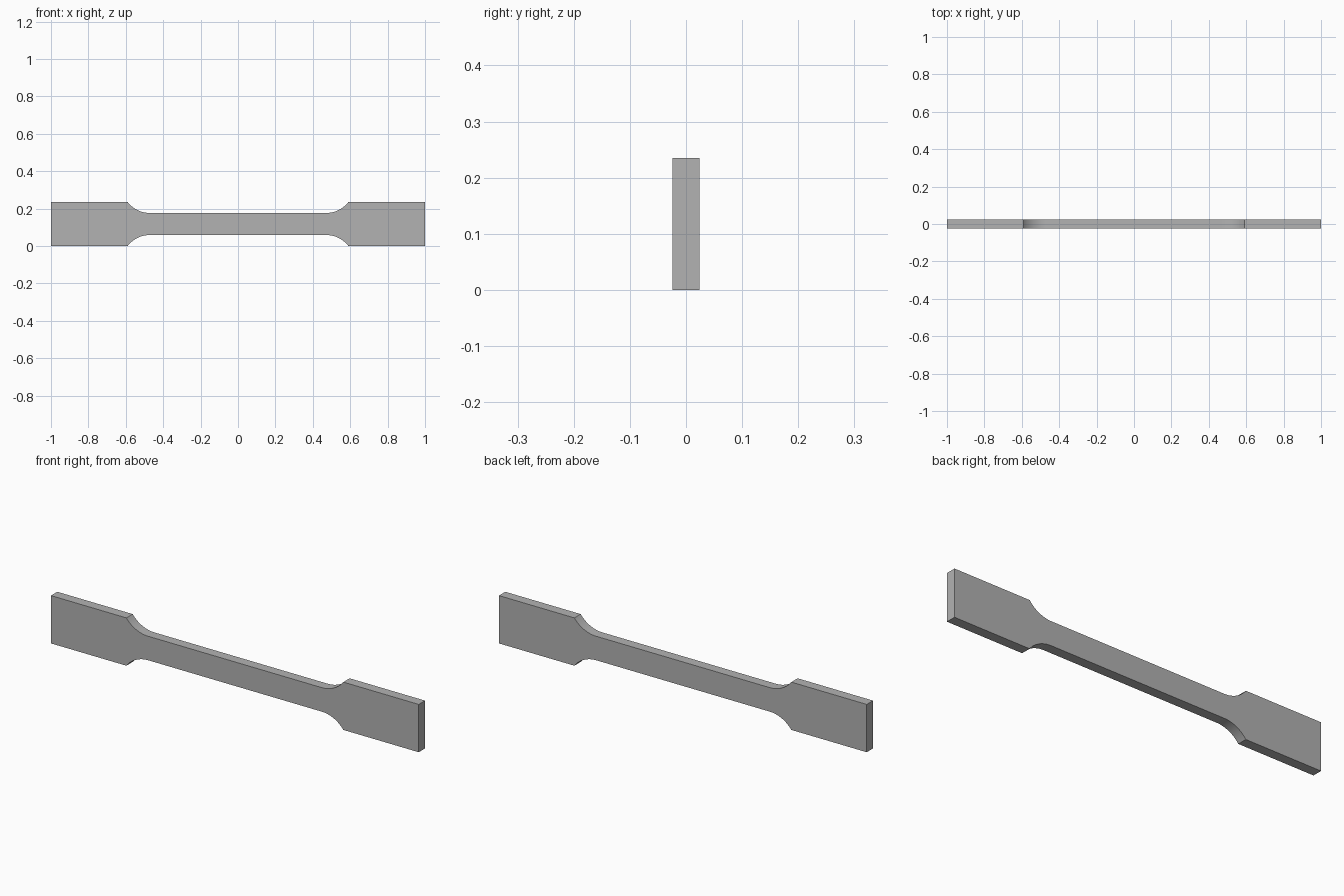
import bpy, bmesh, math

cube = bpy.data.objects.get("Cube")
if cube:
    bpy.data.objects.remove(cube, do_unlink=True)

HEIGHT, THICK = 0.235, 0.049
MID = HEIGHT / 2
GRIP_X, NECK, RADIUS, STEPS = 0.59, 0.059, 0.15, 16

# Single grey material
grey = bpy.data.materials.new("plain grey")
grey.use_nodes = True
colour = (0.448, 0.448, 0.448, 1)
grey.diffuse_color = colour
grey.node_tree.nodes["Principled BSDF"].inputs["Base Color"].default_value = colour

# Upper right quarter of the outline: grip end, then the fillet down to the neck
sweep = math.acos((RADIUS - (MID - NECK)) / RADIUS)
tangent_x = GRIP_X - RADIUS * math.sin(sweep)
quarter = [(1, MID)]
for i in range(STEPS + 1):
    a = sweep * (1 - i / STEPS)
    quarter.append((tangent_x + RADIUS * math.sin(a),
                    NECK + RADIUS * (1 - math.cos(a))))

# Mirror the quarter into a closed outline
upper = quarter + [(-x, z) for x, z in reversed(quarter)]
outline = upper + [(x, -z) for x, z in reversed(upper)]

# Extrude the outline through the thickness
bm = bmesh.new()
front = bm.faces.new([bm.verts.new((x, -THICK / 2, z + MID)) for x, z in outline])
result = bmesh.ops.extrude_face_region(bm, geom=[front], use_keep_orig=True)
back = [v for v in result["geom"] if isinstance(v, bmesh.types.BMVert)]
bmesh.ops.translate(bm, verts=back, vec=(0, THICK, 0))
bmesh.ops.recalc_face_normals(bm, faces=bm.faces)
mesh = bpy.data.meshes.new("tensile_test_bar")
bm.to_mesh(mesh)
bm.free()

bar = bpy.data.objects.new("tensile_test_bar", mesh)
bpy.context.collection.objects.link(bar)
mesh.materials.append(grey)

# Smooth fillets, crisp edges
bpy.ops.object.select_all(action="DESELECT")
bar.select_set(True)
bpy.context.view_layer.objects.active = bar
bpy.ops.object.shade_smooth_by_angle(angle=math.radians(30))
